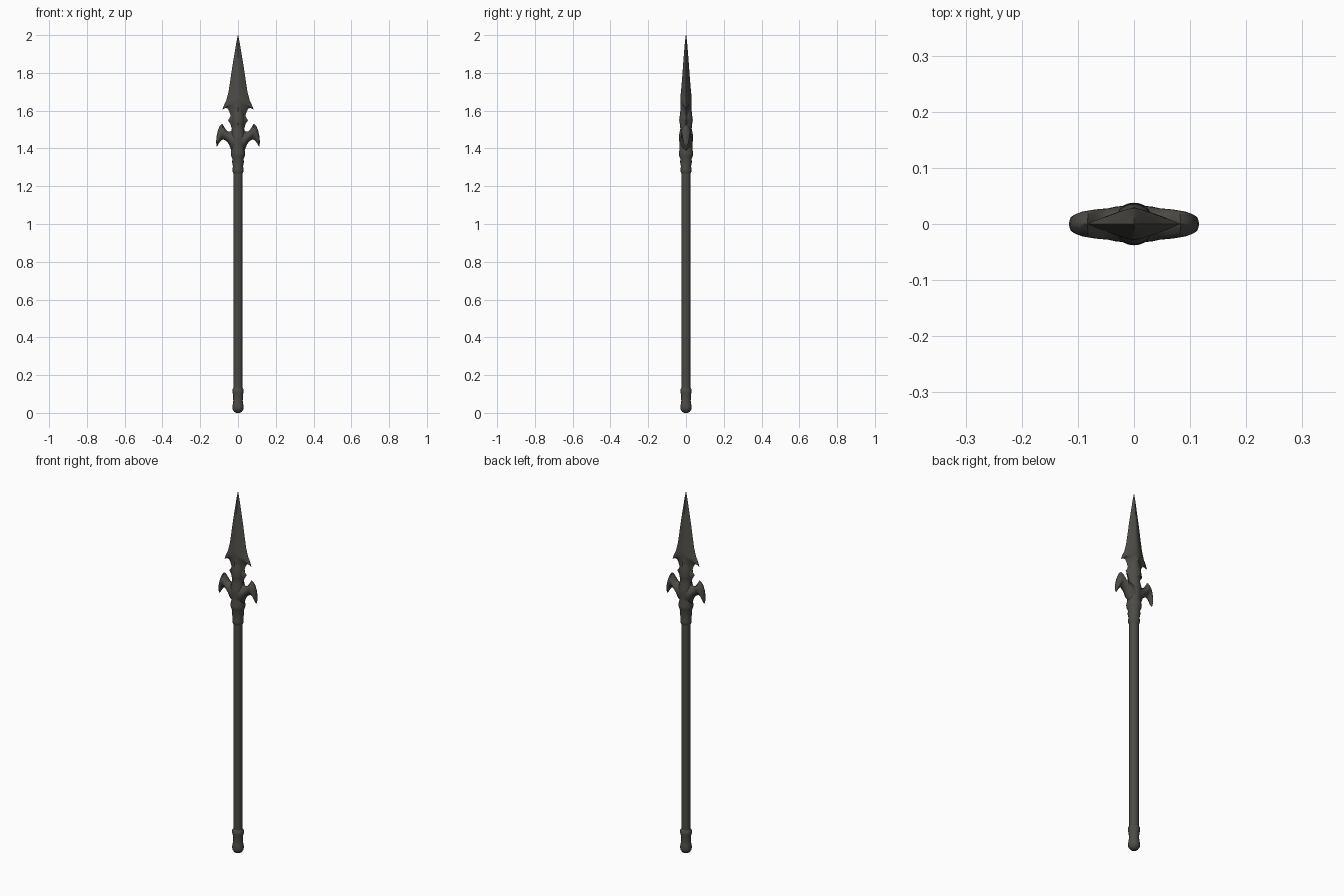
import bpy, bmesh, math


def material(name, rgb):
    m = bpy.data.materials.new(name)
    m.diffuse_color = (*rgb, 1)
    return m


IRON = material("dark iron", (0.075, 0.072, 0.064))
SHAFT = material("dark shaft", (0.068, 0.068, 0.060))


def loft(name, rings, mat, angle):
    """Skin a list of equal-length closed rings and cap both ends."""
    bm = bmesh.new()
    loops = [[bm.verts.new(p) for p in r] for r in rings]
    n = len(rings[0])
    for a, b in zip(loops, loops[1:]):
        for i in range(n):
            j = (i + 1) % n
            bm.faces.new((a[i], a[j], b[j], b[i]))
    bm.faces.new(loops[0])
    bm.faces.new(loops[-1])
    bmesh.ops.recalc_face_normals(bm, faces=bm.faces)
    me = bpy.data.meshes.new(name)
    bm.to_mesh(me)
    bm.free()
    me.materials.append(mat)
    ob = bpy.data.objects.new(name, me)
    bpy.context.collection.objects.link(ob)
    bpy.ops.object.select_all(action='DESELECT')
    ob.select_set(True)
    bpy.context.view_layer.objects.active = ob
    bpy.ops.object.shade_smooth_by_angle(angle=math.radians(angle))
    return ob


def lathe(name, profile, mat, n=24):
    """Round part from (radius, z) pairs."""
    return loft(name, [[(r * math.cos(2 * math.pi * i / n), r * math.sin(2 * math.pi * i / n), z)
                        for i in range(n)] for r, z in profile], mat, 50)


def lens(a, mid, b, t, power, k=5):
    """Sharp-edged section running a -> mid -> b in xz, half thickness t in y."""
    us = [i / k for i in range(-k, k + 1)]

    def point(u, side):
        e = a if u < 0 else b
        w = abs(u)
        return (mid[0] + (e[0] - mid[0]) * w, side * t * (1 - w ** power),
                mid[1] + (e[1] - mid[1]) * w)
    return [point(u, -1) for u in us] + [point(u, 1) for u in us[-2:0:-1]]


# Shaft
lathe("shaft", [(0.0235, 0.05), (0.0235, 1.30)], SHAFT)

# Butt cap
lathe("butt_cap", [(0.008, 0), (0.020, 0.006), (0.028, 0.018), (0.030, 0.032), (0.027, 0.048),
                   (0.025, 0.065), (0.026, 0.095), (0.030, 0.112), (0.029, 0.125), (0.022, 0.135)], IRON)

# Socket with collars, running up into the blade
lathe("socket", [(0.022, 1.265), (0.028, 1.275), (0.029, 1.29), (0.027, 1.305), (0.031, 1.325),
                 (0.030, 1.345), (0.036, 1.36), (0.038, 1.375), (0.034, 1.395), (0.034, 1.42),
                 (0.037, 1.45), (0.036, 1.475), (0.030, 1.505), (0.032, 1.53), (0.036, 1.55),
                 (0.032, 1.58), (0.026, 1.62), (0.015, 1.68)], IRON)

# Barbed blade: edge x, edge z, half thickness, ridge z
blade = [(0.001, 2.0, 0.001, 2.0), (0.009, 1.96, 0.006, 1.96), (0.019, 1.90, 0.011, 1.90),
         (0.030, 1.835, 0.016, 1.835), (0.041, 1.76, 0.021, 1.765), (0.050, 1.70, 0.025, 1.72),
         (0.062, 1.655, 0.028, 1.69), (0.074, 1.63, 0.029, 1.675), (0.083, 1.605, 0.029, 1.665),
         (0.067, 1.614, 0.029, 1.65), (0.055, 1.612, 0.029, 1.635), (0.047, 1.598, 0.030, 1.61),
         (0.039, 1.575, 0.031, 1.58), (0.044, 1.562, 0.034, 1.565), (0.053, 1.55, 0.035, 1.55),
         (0.040, 1.53, 0.033, 1.53), (0.033, 1.505, 0.030, 1.505), (0.035, 1.47, 0.030, 1.47)]
loft("blade", [lens((-x, z), (0, c), (x, z), t, 1.25) for x, z, t, c in blade], IRON, 40)

# Crescent wings: upper edge x z, lower edge x z, half thickness
wing = [(0.0, 1.50, 0.0, 1.37, 0.034), (0.030, 1.497, 0.036, 1.39, 0.031),
        (0.045, 1.488, 0.046, 1.418, 0.028), (0.058, 1.492, 0.056, 1.434, 0.027),
        (0.070, 1.508, 0.067, 1.443, 0.026), (0.083, 1.531, 0.078, 1.447, 0.024),
        (0.097, 1.518, 0.087, 1.444, 0.022), (0.107, 1.493, 0.094, 1.437, 0.019),
        (0.113, 1.465, 0.101, 1.427, 0.016), (0.116, 1.438, 0.107, 1.417, 0.012),
        (0.114, 1.411, 0.111, 1.410, 0.003)]
for side, s in (("left", -1), ("right", 1)):
    loft(side + "_wing", [lens((s * ux, uz), (s * (ux + lx) / 2, (uz + lz) / 2), (s * lx, lz), t, 2.2)
                          for ux, uz, lx, lz, t in wing], IRON, 50)
